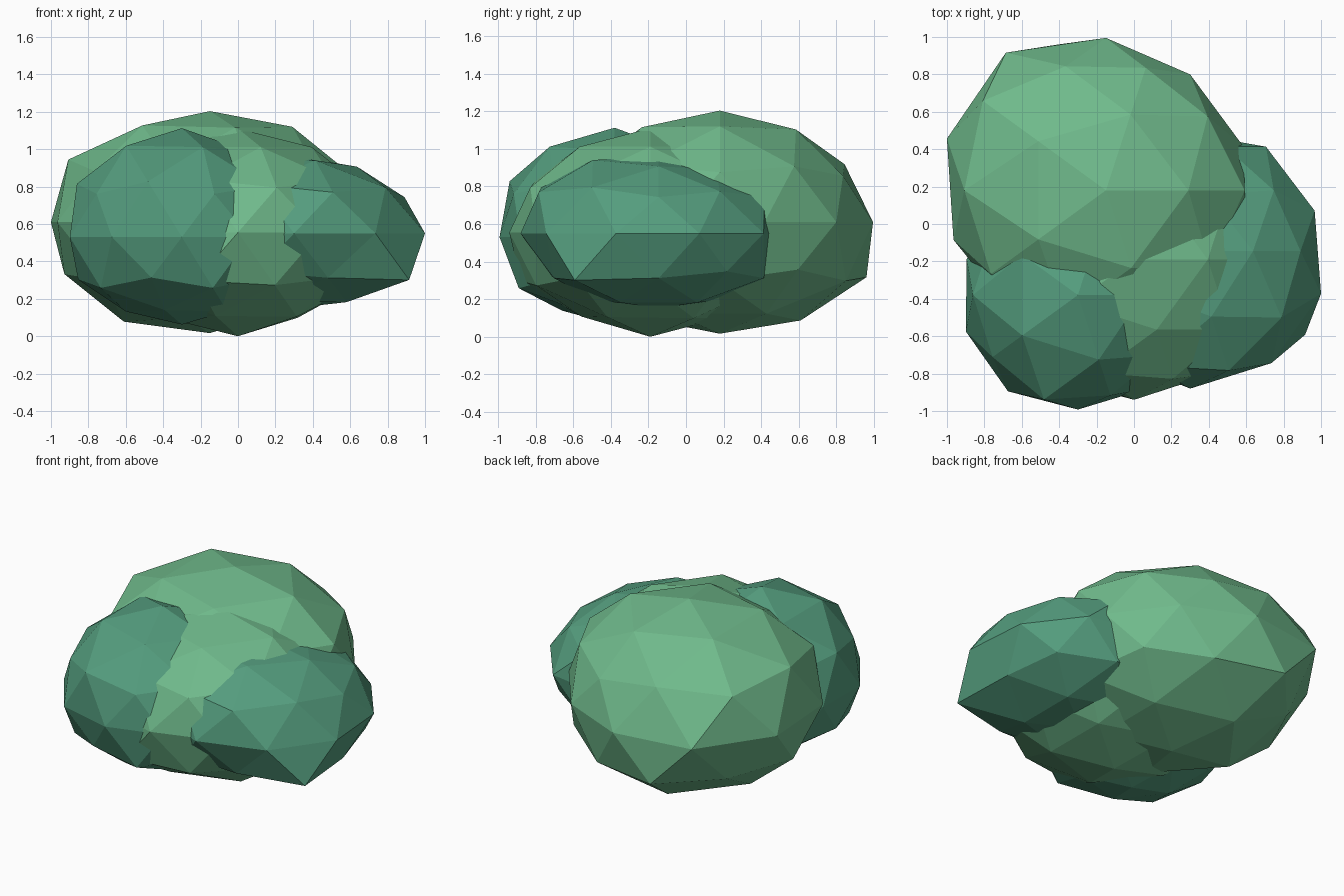
import bpy, bmesh, math

if "Cube" in bpy.data.objects:
    bpy.data.objects.remove(bpy.data.objects["Cube"])

# Vertex rings of a two-level icosphere: height, first angle, angle step
RINGS = {"top": (1, 0, 360), "cap": (.851, 0, 72), "shoulder": (.526, 36, 72),
         "upper": (.447, 0, 72), "equator": (0, 18, 36), "lower": (-.447, 36, 72),
         "belly": (-.526, 0, 72), "foot": (-.851, 36, 72), "bottom": (-1, 0, 360)}


def leaf_material(name, color):
    m = bpy.data.materials.new(name)
    m.diffuse_color = color
    m.use_nodes = True
    m.node_tree.nodes["Principled BSDF"].inputs["Base Color"].default_value = m.diffuse_color
    return m


def clump(name, center, radius, squash, mat, **bumps):
    """Squashed icosphere whose rings of vertices are pushed in or out."""
    bm = bmesh.new()
    bmesh.ops.create_icosphere(bm, subdivisions=2, radius=1)
    for v in bm.verts:
        n = v.co.normalized()
        ring = min(RINGS, key=lambda k: abs(RINGS[k][0] - n.z))
        r = radius
        if ring in bumps:
            _, start, step = RINGS[ring]
            values = bumps[ring]
            angle = math.degrees(math.atan2(n.y, n.x))
            i = 0 if step == 360 else round((angle - start) / step) % len(values)
            r = values[i]
        v.co = (center[0] + n.x * r, center[1] + n.y * r,
                center[2] + n.z * r * squash)
    me = bpy.data.meshes.new(name)
    bm.to_mesh(me)
    bm.free()
    me.materials.append(mat)
    ob = bpy.data.objects.new(name, me)
    bpy.context.collection.objects.link(ob)
    return ob


light = leaf_material("light_leaves", (.16, .49, .26, 1))
dark = leaf_material("dark_leaves", (.09, .34, .21, 1))

# Large clump at the back left
clump("back_clump", (-.15, .18, .61), .83, .715, light,
      cap=[.838, .81, .85, .85, .83],
      shoulder=[.79, .82, .89, .83, .81],
      upper=[.83, .77, .91, .85, .82],
      equator=[.77, .766, .815, .91, .894, .857, .83, .82, .8, .78],
      lower=[.79, .917, .87, .83, .8],
      foot=[.8, .86, .875, .84, .8])

# Middle clump at the front
clump("middle_clump", (0, -.19, .555), .75, .715, light,
      top=[.776], bottom=[.776],
      lower=[.75, .75, .75, .81, .75],
      foot=[.75, .75, .75, .735, .74])

# Dark clump at the front left
clump("left_clump", (-.3, -.38, .53), .63, .82, dark,
      top=[.71], bottom=[.57],
      cap=[.66, .66, .7, .7, .69],
      shoulder=[.64, .64, .66, .69, .64],
      equator=[.62, .62, .62, .62, .625, .63, .636, .612, .62, .62],
      lower=[.6, .6, .62, .59, .6],
      foot=[.57, .57, .57, .56, .57])

# Dark flatter clump at the right
clump("right_clump", (.3, -.145, .55), .69, .655, dark,
      top=[.63], bottom=[.61],
      cap=[.64, .61, .64, .66, .7],
      shoulder=[.65, .64, .66, .76, .71],
      upper=[.66, .66, .66, .68, .75],
      equator=[.7, .69, .63, .66, .68, .68, .7, .735, .74, .736],
      lower=[.69, .66, .66, .7, .85],
      foot=[.66, .64, .64, .65, .66])
